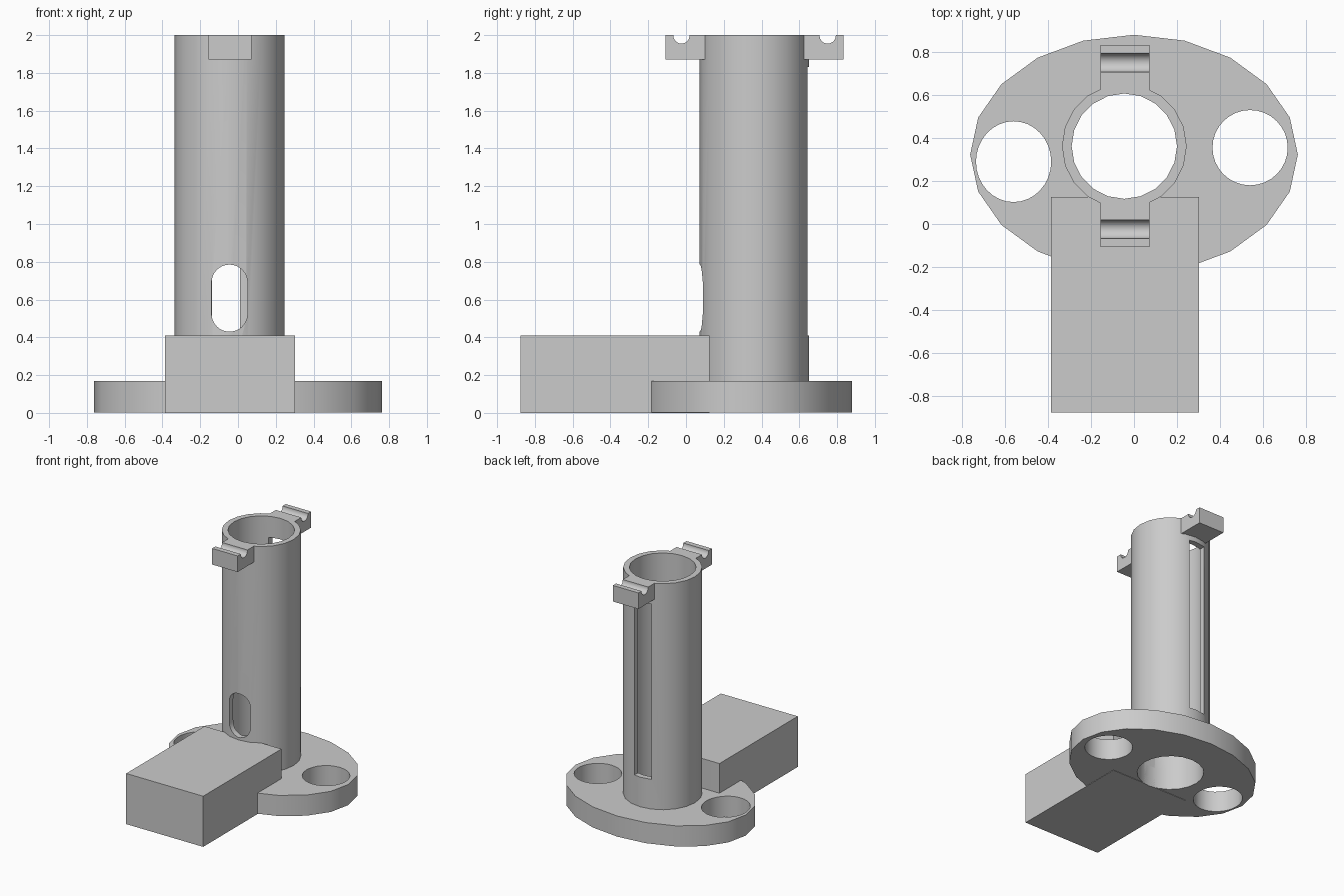
import bpy, bmesh, math
from mathutils import Matrix, Vector

if "Cube" in bpy.data.objects:
    bpy.data.objects.remove(bpy.data.objects["Cube"])

grey = bpy.data.materials.new("plain_grey")
grey.use_nodes = True
colour = (0.6, 0.6, 0.6, 1)
grey.diffuse_color = colour
grey.node_tree.nodes["Principled BSDF"].inputs["Base Color"].default_value = colour

CX, CY = -0.045, 0.362       # tube axis
TAB_X = -0.0425
OUTER, BORE = 0.29, 0.245


def make(name, bm):
    bmesh.ops.recalc_face_normals(bm, faces=bm.faces)
    mesh = bpy.data.meshes.new(name)
    bm.to_mesh(mesh)
    bm.free()
    mesh.materials.append(grey)
    ob = bpy.data.objects.new(name, mesh)
    bpy.context.collection.objects.link(ob)
    return ob


def box(name, x, y, z):
    bm = bmesh.new()
    size = [b - a for a, b in (x, y, z)]
    mid = Vector([(a + b) / 2 for a, b in (x, y, z)])
    bmesh.ops.create_cube(bm, size=1, matrix=Matrix.Translation(mid) @ Matrix.Diagonal((*size, 1)))
    return make(name, bm)


def cylinder(name, x, y, z0, z1, rx, ry=None, sides=20):
    bm = bmesh.new()
    place = Matrix.Translation((x, y, (z0 + z1) / 2)) @ Matrix.Diagonal((rx, ry or rx, z1 - z0, 1))
    bmesh.ops.create_cone(bm, cap_ends=True, segments=sides, radius1=1, radius2=1, depth=1, matrix=place)
    return make(name, bm)


def rod(name, axis, centre, radius, length, sides=32):
    bm = bmesh.new()
    turn = Matrix.Rotation(math.pi / 2, 4, axis)
    bmesh.ops.create_cone(bm, cap_ends=True, segments=sides, radius1=radius, radius2=radius,
                          depth=length, matrix=Matrix.Translation(centre) @ turn)
    return make(name, bm)


def cut(ob, *cutters):
    for cutter in cutters:
        mod = ob.modifiers.new("cut", "BOOLEAN")
        mod.operation, mod.solver, mod.object = "DIFFERENCE", "EXACT", cutter
    graph = bpy.context.evaluated_depsgraph_get()
    mesh = bpy.data.meshes.new_from_object(ob.evaluated_get(graph))
    ob.modifiers.clear()
    ob.data = mesh
    for cutter in cutters:
        bpy.data.objects.remove(cutter)


def bore():
    return cylinder("bore", CX, CY, -0.2, 2.2, BORE)


# Elliptical base with two side holes
base = cylinder("base_plate", 0, 0.323, 0.003, 0.17, 0.762, 0.557)
cut(base, bore(),
    cylinder("hole", 0.54, 0.355, -0.1, 0.3, 0.175, sides=32),
    cylinder("hole", -0.56, 0.29, -0.1, 0.3, 0.175, 0.188, sides=32))

# Block reaching forward
block = box("front_block", (-0.387, 0.302), (-0.877, 0.125), (0, 0.41))
cut(block, bore())

# Tube with rounded front window and long rear slot
tube = cylinder("tube", CX, CY, 0.16, 2, OUTER)
win_r, win_low, win_high = 0.095, 0.525, 0.69
cut(tube, bore(),
    rod("window_low", "X", (CX, 0.1, win_low), win_r, 0.4),
    rod("window_high", "X", (CX, 0.1, win_high), win_r, 0.4),
    box("window_mid", (CX - win_r, CX + win_r), (-0.1, 0.3), (win_low, win_high)),
    box("slot", (-0.138, 0.01), (0.45, 0.8), (0.41, 1.83)))

# Grooved tabs at the top
parts = [base, block, tube]
for name, y, groove_y in (("front_tab", (-0.108, 0.105), -0.024),
                          ("rear_tab", (0.62, 0.833), 0.75)):
    tab = box(name, (TAB_X - 0.114, TAB_X + 0.114), y, (1.87, 2))
    cut(tab, rod("groove", "Y", (TAB_X, groove_y, 1.998), 0.043, 0.5))
    parts.append(tab)

# Smooth round walls, crisp rims
bpy.ops.object.select_all(action="DESELECT")
for ob in parts:
    ob.select_set(True)
bpy.context.view_layer.objects.active = base
bpy.ops.object.shade_smooth_by_angle(angle=math.radians(30))
